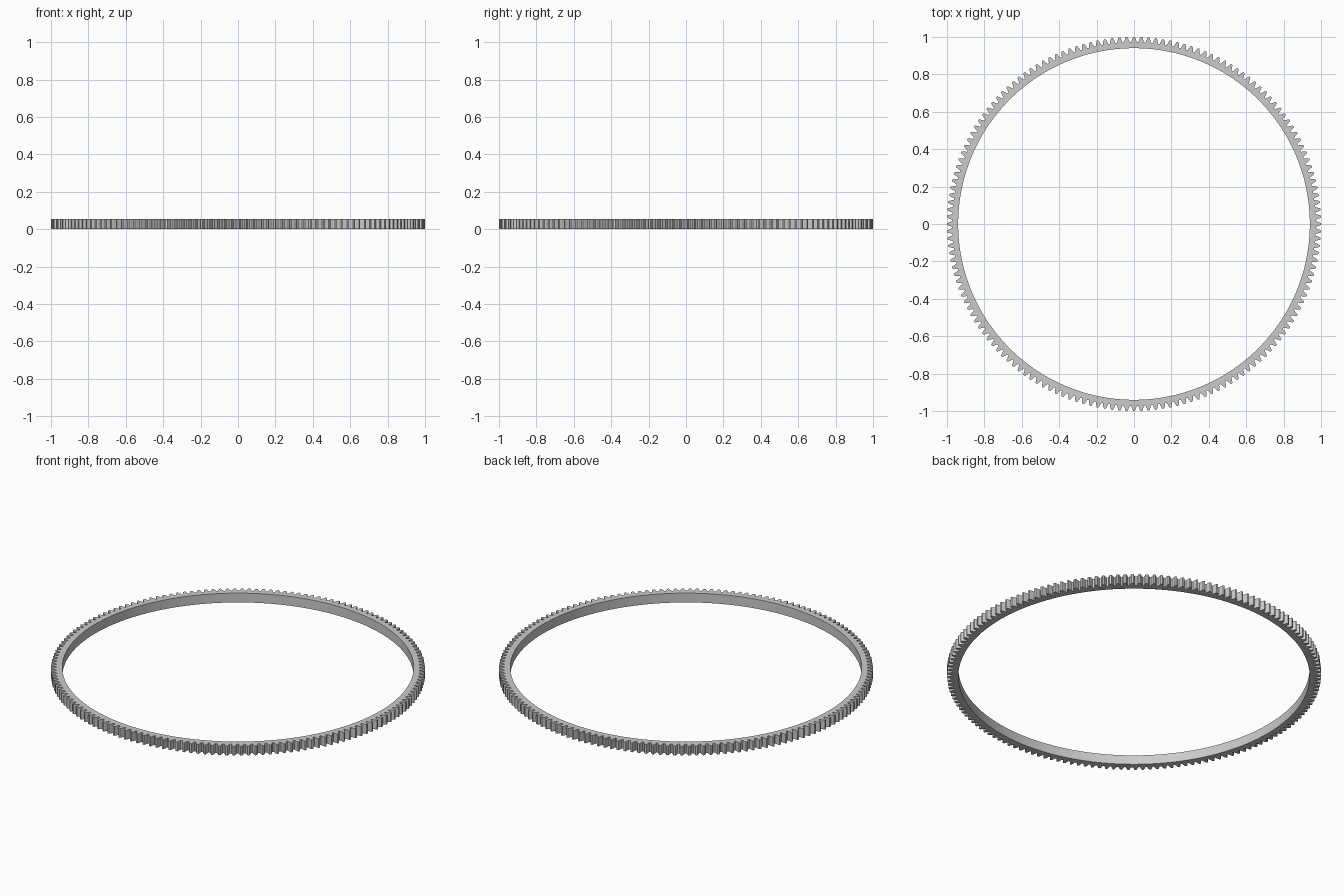
import bpy, bmesh
from math import sin, cos, tan, pi, radians

if "Cube" in bpy.data.objects:
    bpy.data.objects.remove(bpy.data.objects["Cube"])

TEETH = 160
HEIGHT = 0.055
R_IN, R_TIP = 0.94, 1.0
MOD = 2 * R_TIP / (TEETH + 2)      # gear module
R_PITCH = MOD * TEETH / 2
R_ROOT = R_PITCH - 1.25 * MOD


def half_angle(r):
    """Half the angular width of a tooth at radius r (20 degree flanks, slightly bulged)."""
    t = (r - R_PITCH) / MOD
    width = pi / 4 - t * tan(radians(20)) - 0.03 * t * t
    return width * MOD / r


# Tooth outline: root, flank, tip, flank, root
radii = [R_ROOT, R_ROOT + 0.6 * MOD, R_PITCH, R_PITCH + 0.55 * MOD, R_TIP]
flank = [(r, half_angle(r)) for r in radii]
tooth = [(r, -a) for r, a in flank] + [(r, a) for r, a in reversed(flank)]
outline = [(r, 2 * pi * i / TEETH + a) for i in range(TEETH) for r, a in tooth]

bm = bmesh.new()


def loop(points, z):
    return [bm.verts.new((r * cos(a), r * sin(a), z)) for r, a in points]


# Inner bore follows the same angular steps as the toothed rim
bore = [(R_IN, a) for r, a in outline]
out_lo, out_hi = loop(outline, 0), loop(outline, HEIGHT)
in_lo, in_hi = loop(bore, 0), loop(bore, HEIGHT)


def bridge(a, b, smooth=False):
    n = len(a)
    for i in range(n):
        j = (i + 1) % n
        bm.faces.new((a[i], a[j], b[j], b[i])).smooth = smooth


bridge(out_lo, out_hi)   # toothed rim
bridge(out_hi, in_hi)    # top face
bridge(in_hi, in_lo)     # bore
bridge(in_lo, out_lo)    # underside
bmesh.ops.recalc_face_normals(bm, faces=bm.faces)

mesh = bpy.data.meshes.new("ring_gear")
bm.to_mesh(mesh)
bm.free()
gear = bpy.data.objects.new("ring_gear", mesh)
bpy.context.collection.objects.link(gear)

bpy.context.view_layer.objects.active = gear
gear.select_set(True)
bpy.ops.object.shade_smooth_by_angle(angle=radians(15))
